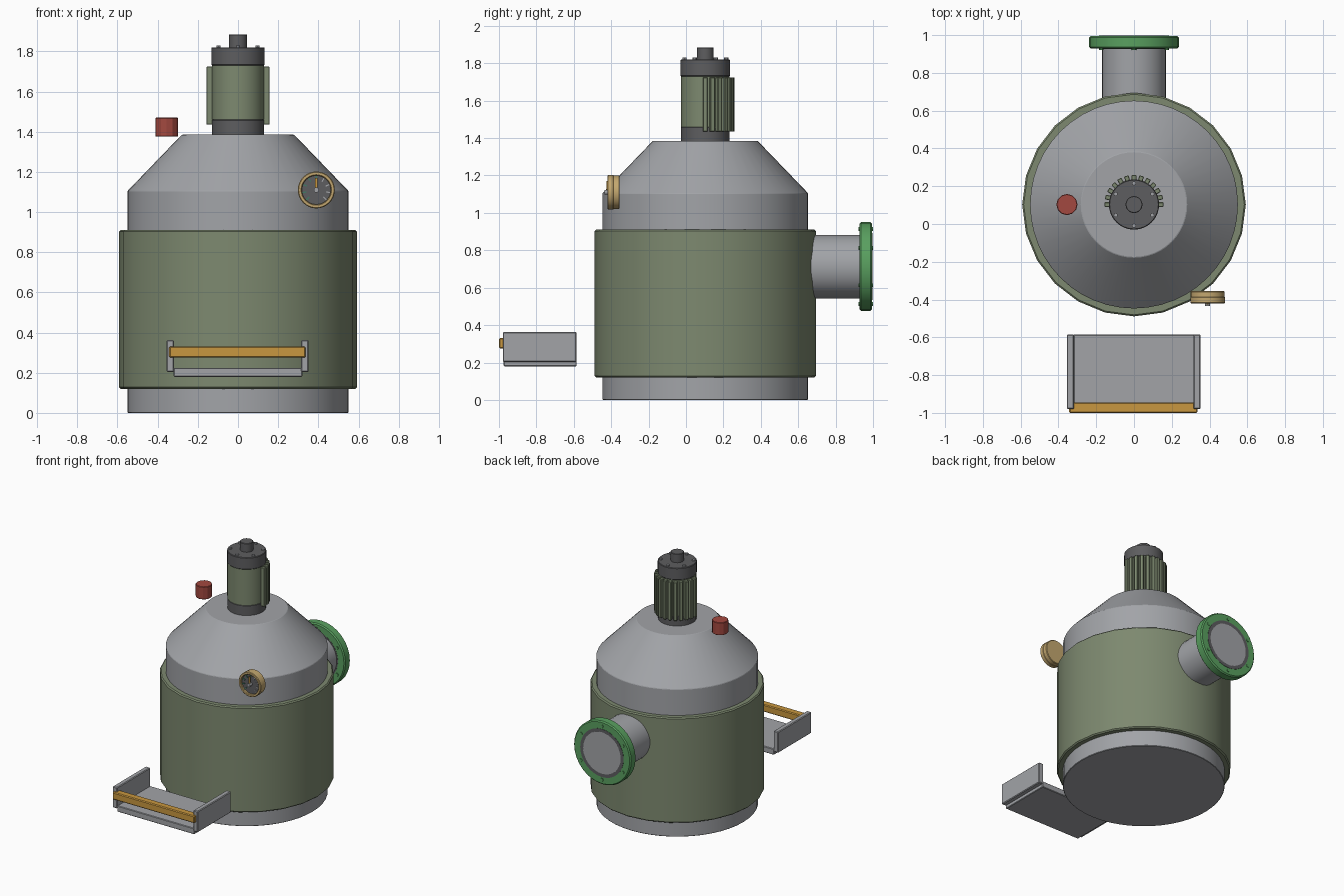
import bpy, bmesh, math
from mathutils import Vector, Matrix

cube = bpy.data.objects.get("Cube")
if cube:
    bpy.data.objects.remove(cube, do_unlink=True)


def material(name, r, g, b):
    m = bpy.data.materials.new(name)
    m.use_nodes = True
    m.diffuse_color = (r, g, b, 1)
    m.node_tree.nodes["Principled BSDF"].inputs["Base Color"].default_value = (r, g, b, 1)
    return m


STEEL = material("light steel", 0.36, 0.37, 0.39)
OLIVE = material("olive paint", 0.205, 0.25, 0.16)
DARK = material("dark steel", 0.11, 0.11, 0.115)
RED = material("red paint", 0.36, 0.065, 0.05)
ORANGE = material("orange paint", 0.58, 0.31, 0.05)
BRASS = material("pale brass", 0.55, 0.39, 0.16)
GREEN = material("green paint", 0.10, 0.35, 0.115)
TEAL = material("tick green", 0.05, 0.2, 0.13)

AXIS_Y = 0.103
UP = Matrix.Identity(4)
BACK = Matrix.Rotation(-math.pi / 2, 4, 'X')    # local z points to +y
FRONT = Matrix.Rotation(math.pi / 2, 4, 'X')    # local z points to -y


def finish(name, bm, mat, matrix, bevel=0.0, smooth=True):
    bmesh.ops.recalc_face_normals(bm, faces=bm.faces)
    mesh = bpy.data.meshes.new(name)
    bm.to_mesh(mesh)
    bm.free()
    mesh.materials.append(mat)
    obj = bpy.data.objects.new(name, mesh)
    bpy.context.collection.objects.link(obj)
    obj.matrix_world = matrix
    if bevel:
        mod = obj.modifiers.new("Bevel", 'BEVEL')
        mod.width, mod.segments, mod.limit_method = bevel, 1, 'ANGLE'
        mod.angle_limit = math.radians(40)
    if smooth:
        bpy.ops.object.select_all(action='DESELECT')
        bpy.context.view_layer.objects.active = obj
        obj.select_set(True)
        bpy.ops.object.shade_smooth_by_angle(angle=math.radians(31))
    return obj


def lathe(name, profile, mat, at, turn=UP, sides=32, closed=False, bevel=0.0, smooth=True):
    """Spin (radius, height) points about local z; open profiles get end caps."""
    bm = bmesh.new()
    rings = [[bm.verts.new((r * math.cos(a), r * math.sin(a), h))
              for a in (2 * math.pi * i / sides for i in range(sides))]
             for r, h in profile]
    pairs = list(zip(rings, rings[1:]))
    if closed:
        pairs.append((rings[-1], rings[0]))
    else:
        bm.faces.new(rings[0])
        bm.faces.new(rings[-1])
    for low, high in pairs:
        for i in range(sides):
            j = (i + 1) % sides
            bm.faces.new((low[i], low[j], high[j], high[i]))
    return finish(name, bm, mat, Matrix.Translation(at) @ turn, bevel, smooth)


def rod(name, r, length, mat, at, turn=UP, sides=32, **kw):
    return lathe(name, [(r, 0), (r, length)], mat, at, turn, sides, **kw)


def ring(name, inner, outer, length, mat, at, turn, bevel=0.0):
    points = [(inner, 0), (outer, 0), (outer, length), (inner, length)]
    return lathe(name, points, mat, at, turn, 32, closed=True, bevel=bevel)


def box(name, size, mat, at, turn=UP, bevel=0.0):
    bm = bmesh.new()
    bmesh.ops.create_cube(bm, size=1)
    bmesh.ops.scale(bm, vec=size, verts=bm.verts)
    return finish(name, bm, mat, Matrix.Translation(at) @ turn, bevel, smooth=False)


# Vessel with conical shoulder, and its jacket
centre = Vector((0, AXIS_Y, 0))
lathe("vessel", [(0.55, 0), (0.55, 1.105), (0.28, 1.385)], STEEL, centre, sides=48, bevel=0.003)
rod("jacket", 0.592, 0.79, OLIVE, centre + Vector((0, 0, 0.12)), sides=24, bevel=0.008)


def on_axis(z):
    return centre + Vector((0, 0, z))


# Motor on top
rod("motor_base", 0.13, 0.08, DARK, on_axis(1.38), bevel=0.003)
rod("motor_housing", 0.13, 0.27, OLIVE, on_axis(1.46))
rod("motor_cap", 0.133, 0.09, DARK, on_axis(1.73), bevel=0.004)
rod("motor_shaft", 0.045, 0.07, DARK, on_axis(1.815), sides=20, bevel=0.003)
for i in range(13):
    a = math.pi * i / 12
    pos = on_axis(1.58) + Vector((math.cos(a), math.sin(a), 0)) * 0.14
    box(f"cooling_fin_{i}", (0.034, 0.025, 0.29), OLIVE, pos, Matrix.Rotation(a, 4, 'Z'), 0.003)
for i in range(6):
    a = math.pi * (i / 3 + 1 / 6)
    pos = on_axis(1.81) + Vector((math.cos(a), math.sin(a), 0)) * 0.112
    rod(f"cap_bolt_{i}", 0.011, 0.02, STEEL, pos, sides=8)

# Red valve knob
rod("valve_knob", 0.056, 0.095, RED, (-0.355, AXIS_Y, 1.375), sides=12, bevel=0.003, smooth=False)

# Rear pipe with bolted flange
PIPE_Z = 0.713
rod("rear_pipe", 0.17, 0.39, STEEL, (0, 0.60, PIPE_Z), BACK)
ring("flange", 0.165, 0.237, 0.067, GREEN, (0, 0.928, PIPE_Z), BACK, 0.008)
ring("flange_gasket", 0.155, 0.18, 0.07, DARK, (0, 0.927, PIPE_Z), BACK)
rod("flange_cover", 0.157, 0.02, STEEL, (0, 0.977, PIPE_Z), BACK)
for i in range(6):
    a = math.pi * (i / 3 + 1 / 6)
    pos = (0.2 * math.cos(a), 0.922, PIPE_Z + 0.2 * math.sin(a))
    rod(f"flange_bolt_{i}", 0.012, 0.077, GREEN, pos, BACK, sides=6, smooth=False)

# Pressure gauge on the front left
gauge = Vector((0.39, -0.355, 1.11))
rod("gauge_case", 0.09, 0.045, BRASS, gauge, FRONT, bevel=0.004)
ring("gauge_rim", 0.072, 0.092, 0.035, BRASS, gauge + Vector((0, -0.03, 0)), FRONT, 0.004)
rod("gauge_dial", 0.074, 0.005, DARK, gauge + Vector((0, -0.045, 0)), FRONT)
rod("gauge_hub", 0.013, 0.03, STEEL, gauge + Vector((0, -0.05, 0)), FRONT, sides=12)
box("gauge_needle", (0.011, 0.008, 0.06), ORANGE, gauge + Vector((0, -0.066, 0.03)))
for i in range(9):
    a = math.radians(-45 + 270 * i / 8)
    pos = gauge + Vector((0.06 * math.cos(a), -0.052, 0.06 * math.sin(a)))
    box(f"gauge_tick_{i}", (0.02, 0.008, 0.006), TEAL if 4 <= i else STEEL, pos,
        Matrix.Rotation(-a, 4, 'Y'))

# Front tray with side plates and grab bar
box("tray_floor", (0.64, 0.39, 0.045), STEEL, (0, -0.78, 0.202), bevel=0.004)
for name, x in (("left", 0.333), ("right", -0.337)):
    box(f"tray_side_{name}", (0.038, 0.395, 0.158), STEEL, (x, -0.782, 0.283), bevel=0.005)
box("tray_bar", (0.68, 0.055, 0.055), ORANGE, (-0.003, -0.9725, 0.303), bevel=0.006)
